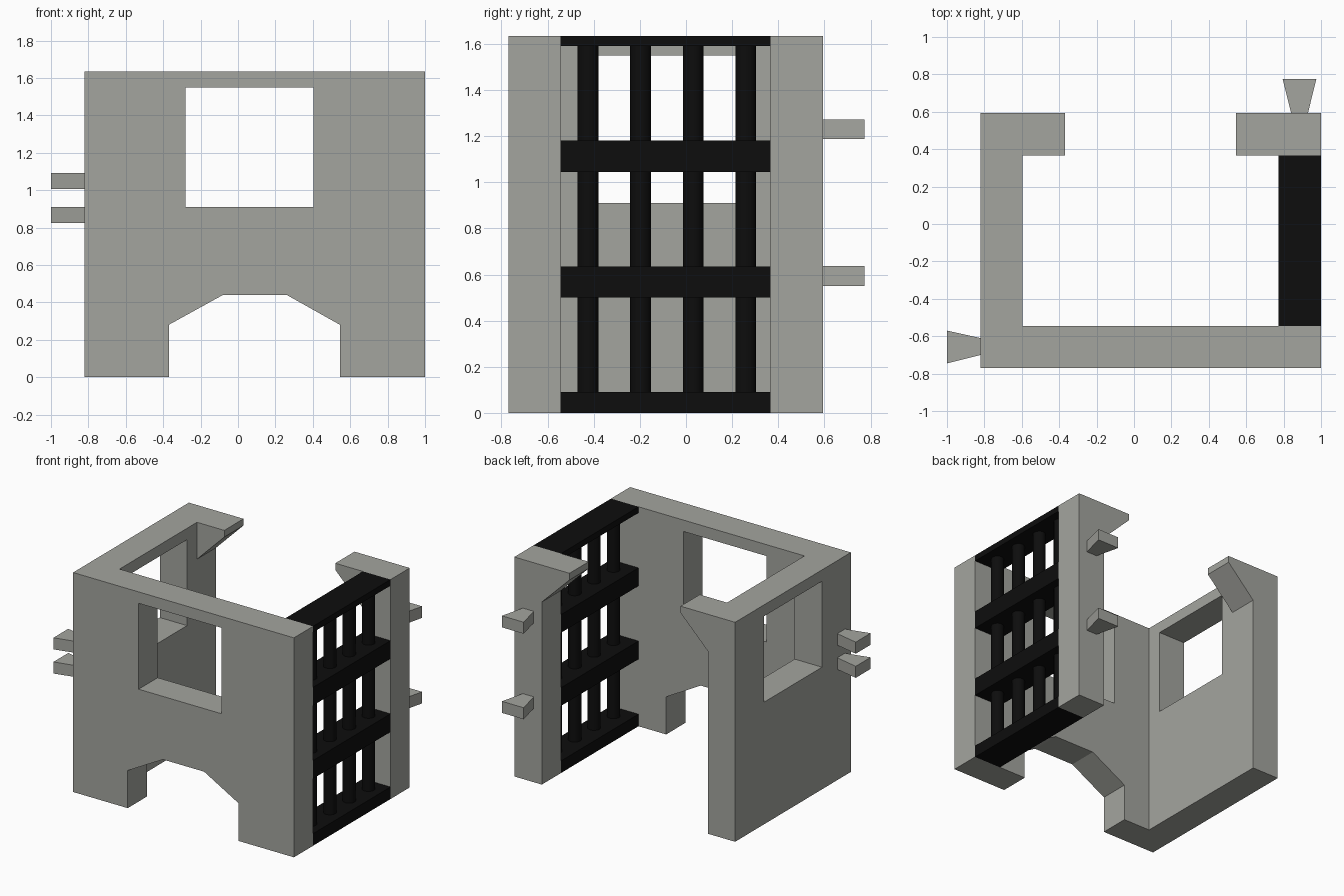
import bpy, bmesh
from mathutils import Vector

cube = bpy.data.objects.get("Cube")
if cube:
    bpy.data.objects.remove(cube, do_unlink=True)


def material(name, rgb):
    mat = bpy.data.materials.new(name)
    mat.use_nodes = True
    mat.diffuse_color = (*rgb, 1)
    mat.node_tree.nodes["Principled BSDF"].inputs["Base Color"].default_value = (*rgb, 1)
    return mat


stone = material("stone grey", (0.37, 0.375, 0.345))
iron = material("iron black", (0.004, 0.004, 0.004))

# Each plane maps profile coordinates (u, v) and depth w to world space
PLANES = {
    "front": lambda u, v, w: (u, w, v),
    "side": lambda u, v, w: (w, u, v),
    "flat": lambda u, v, w: (u, v, w),
}


def finish(bm, name, mat):
    bmesh.ops.recalc_face_normals(bm, faces=bm.faces[:])
    mesh = bpy.data.meshes.new(name)
    bm.to_mesh(mesh)
    bm.free()
    mesh.materials.append(mat)
    obj = bpy.data.objects.new(name, mesh)
    bpy.context.collection.objects.link(obj)
    return obj


def slab(name, loops, plane, start, end, mat):
    """Extrude an outline, with optional holes, from start to end depth."""
    place = PLANES[plane]
    bm = bmesh.new()
    edges = []
    for loop in loops:
        verts = [bm.verts.new(place(u, v, start)) for u, v in loop]
        edges += [bm.edges.new((a, b)) for a, b in zip(verts, verts[1:] + verts[:1])]
    bmesh.ops.triangle_fill(bm, edges=edges, use_beauty=True)
    moved = bmesh.ops.extrude_face_region(bm, geom=bm.faces[:], use_keep_orig=True)
    shift = Vector(place(0, 0, end - start))
    bmesh.ops.translate(bm, vec=shift,
                        verts=[g for g in moved["geom"] if isinstance(g, bmesh.types.BMVert)])
    return finish(bm, name, mat)


def rect(u0, u1, v0, v1):
    return [(u0, v0), (u1, v0), (u1, v1), (u0, v1)]


TOP = 1.635
LEFT, RIGHT = -0.82, 1.0
FRONT, BACK = -0.77, 0.593
INNER_FRONT, INNER_BACK = -0.545, 0.367
INNER_LEFT, INNER_RIGHT = -0.595, 0.773

# Front wall with window and angled arch
arch_wall = [(LEFT, 0), (-0.37, 0), (-0.37, 0.28), (-0.08, 0.44), (0.26, 0.44),
             (0.545, 0.28), (0.545, 0), (RIGHT, 0), (RIGHT, TOP), (LEFT, TOP)]
slab("front_wall", [arch_wall, rect(-0.28, 0.403, 0.91, 1.55)],
     "front", FRONT, INNER_FRONT, stone)

# Side wall with window
slab("side_wall", [rect(INNER_FRONT, BACK, 0, TOP), rect(-0.43, 0.25, 0.91, 1.55)],
     "side", LEFT, INNER_LEFT, stone)

# Bracket over the back opening, and the back post with its own bracket
slab("side_wall_bracket",
     [[(INNER_LEFT, 1.36), (-0.37, 1.585), (-0.37, TOP), (INNER_LEFT, TOP)]],
     "front", INNER_BACK, BACK, stone)
slab("back_post",
     [[(INNER_RIGHT, 0), (RIGHT, 0), (RIGHT, TOP), (0.545, TOP), (0.545, 1.585),
       (INNER_RIGHT, 1.36)]],
     "front", INNER_BACK, BACK, stone)

# Dovetail pegs
back_peg = [(0.84, BACK), (0.93, BACK), (0.975, 0.775), (0.795, 0.775)]
side_peg = [(LEFT, -0.70), (LEFT, -0.61), (-1, -0.57), (-1, -0.745)]
for label, outline, heights in (("back_peg", back_peg, (0.55, 1.187)),
                                ("side_peg", side_peg, (0.825, 1.005))):
    for level, z in zip(("lower", "upper"), heights):
        slab(f"{label}_{level}", [outline], "flat", z, z + 0.086, stone)

# Grille rails
for i, (z0, z1) in enumerate(((0, 0.09), (0.5, 0.635), (1.045, 1.18), (1.59, TOP))):
    slab(f"grille_rail_{i + 1}", [rect(INNER_FRONT, INNER_BACK, z0, z1)],
         "side", INNER_RIGHT, RIGHT, iron)

# Grille bars
for i in range(4):
    bm = bmesh.new()
    bmesh.ops.create_cone(bm, cap_ends=True, segments=16, radius1=0.045, radius2=0.045,
                          depth=TOP - 0.06)
    bmesh.ops.translate(bm, verts=bm.verts[:], vec=(0.895, -0.425 + i * 0.228, TOP / 2))
    bar = finish(bm, f"grille_bar_{i + 1}", iron)
    bpy.context.view_layer.objects.active = bar
    bar.select_set(True)
    bpy.ops.object.shade_smooth_by_angle()
    bar.select_set(False)
